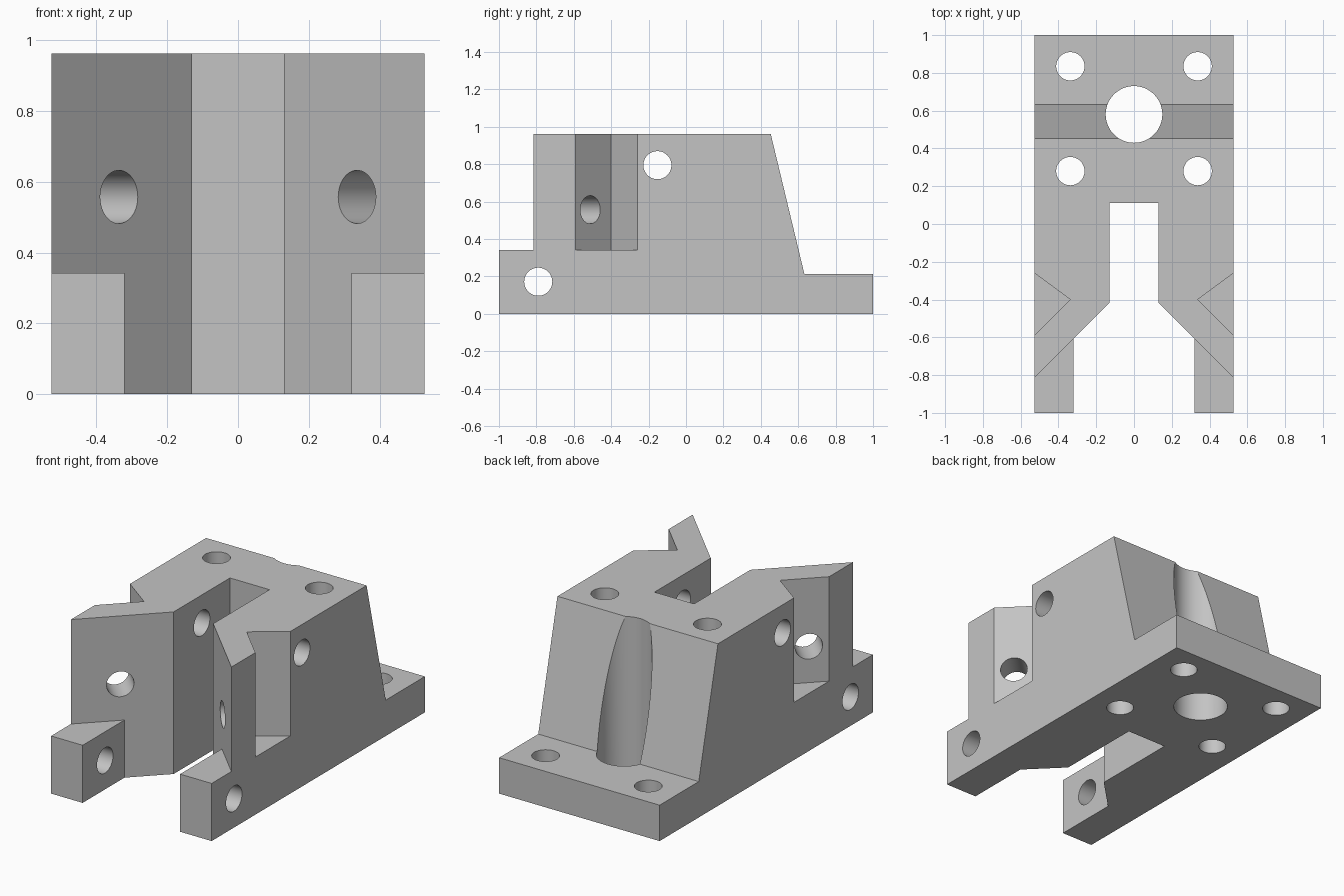
import bpy, bmesh, math
from mathutils import Vector

cube = bpy.data.objects.get("Cube")
if cube:
    bpy.data.objects.remove(cube, do_unlink=True)

HALF_W, HEIGHT, STEP = 0.527, 0.962, 0.342
HOLE = 0.075

grey = bpy.data.materials.new("plain grey")
grey.use_nodes = True
grey.diffuse_color = (0.55, 0.55, 0.55, 1)
grey.node_tree.nodes["Principled BSDF"].inputs["Base Color"].default_value = (0.55, 0.55, 0.55, 1)


def prism(name, outline, low, high, along="Z"):
    """Extrude a closed outline along Z (points are x, y) or X (points are y, z)."""
    def place(p, t):
        return (p[0], p[1], t) if along == "Z" else (t, p[0], p[1])
    bm = bmesh.new()
    base = bm.faces.new([bm.verts.new(place(p, low)) for p in outline])
    grown = bmesh.ops.extrude_face_region(bm, geom=[base])["geom"]
    shift = Vector(place((0, 0), high - low))
    bmesh.ops.translate(bm, vec=shift, verts=[v for v in grown if isinstance(v, bmesh.types.BMVert)])
    bmesh.ops.recalc_face_normals(bm, faces=bm.faces)
    mesh = bpy.data.meshes.new(name)
    bm.to_mesh(mesh)
    bm.free()
    obj = bpy.data.objects.new(name, mesh)
    bpy.context.collection.objects.link(obj)
    return obj


def drill(centre, direction, radius, length):
    """Round cutter centred on a point and aimed along a direction."""
    turn = Vector(direction).to_track_quat("Z", "Y").to_euler()
    bpy.ops.mesh.primitive_cylinder_add(vertices=64, radius=radius, depth=length,
                                        location=centre, rotation=turn)
    return bpy.context.object


def cut(target, cutter):
    """Subtract a cutter, bake the result and discard the cutter."""
    cutter.hide_render = True
    mod = target.modifiers.new("cut", "BOOLEAN")
    mod.operation, mod.solver, mod.object = "DIFFERENCE", "EXACT", cutter
    bpy.context.view_layer.objects.active = target
    bpy.ops.object.modifier_apply(modifier=mod.name)
    bpy.data.objects.remove(cutter, do_unlink=True)


# Main body from its side profile: tall block, sloped back, low rear flange
body = prism("mounting_bracket",
             [(-1, 0), (1, 0), (1, 0.213), (0.633, 0.213), (0.453, HEIGHT), (-1, HEIGHT)],
             -HALF_W, HALF_W, "X")
body.data.materials.append(grey)

# Front opening: slot with splayed jaws, leaving the low tabs standing
right_edge = [(0.13, 0.11), (0.13, -0.418), (0.93, -1.218)]
throat = prism("throat_cutter", right_edge + [(-x, y) for x, y in reversed(right_edge)], -0.2, 1.2)
for side in (-1, 1):
    tab = [(side * x, y) for x, y in ((0.32, -0.3), (1.2, -0.3), (1.2, -2), (0.32, -2))]
    cut(throat, prism("tab_keeper", tab, -1, STEP))
cut(body, throat)

for side in (-1, 1):
    # V notch in each flank
    notch = [(side * x, y) for x, y in ((0.337, -0.4), (0.737, -0.8), (0.737, -0.105))]
    cut(body, prism("notch_cutter", notch, STEP, 1.2))
    # Angled hole through each jaw
    cut(body, drill((side * 0.39, -0.57, 0.557), (side, 1, 0), HOLE, 0.5))
    # Vertical bolt holes
    for y in (0.835, 0.28):
        cut(body, drill((side * 0.337, y, 0.5), (0, 0, 1), HOLE, 2))

# Central vertical bore, which also scoops the sloped back
cut(body, drill((0, 0.58, 0.5), (0, 0, 1), 0.15, 2))

# Cross holes from side to side
for y, z in ((-0.153, 0.795), (-0.79, 0.172)):
    cut(body, drill((0, y, z), (1, 0, 0), HOLE, 2))

# Smooth bores, crisp edges
bpy.ops.object.select_all(action="DESELECT")
body.select_set(True)
bpy.context.view_layer.objects.active = body
bpy.ops.object.shade_smooth_by_angle(angle=math.radians(30))
